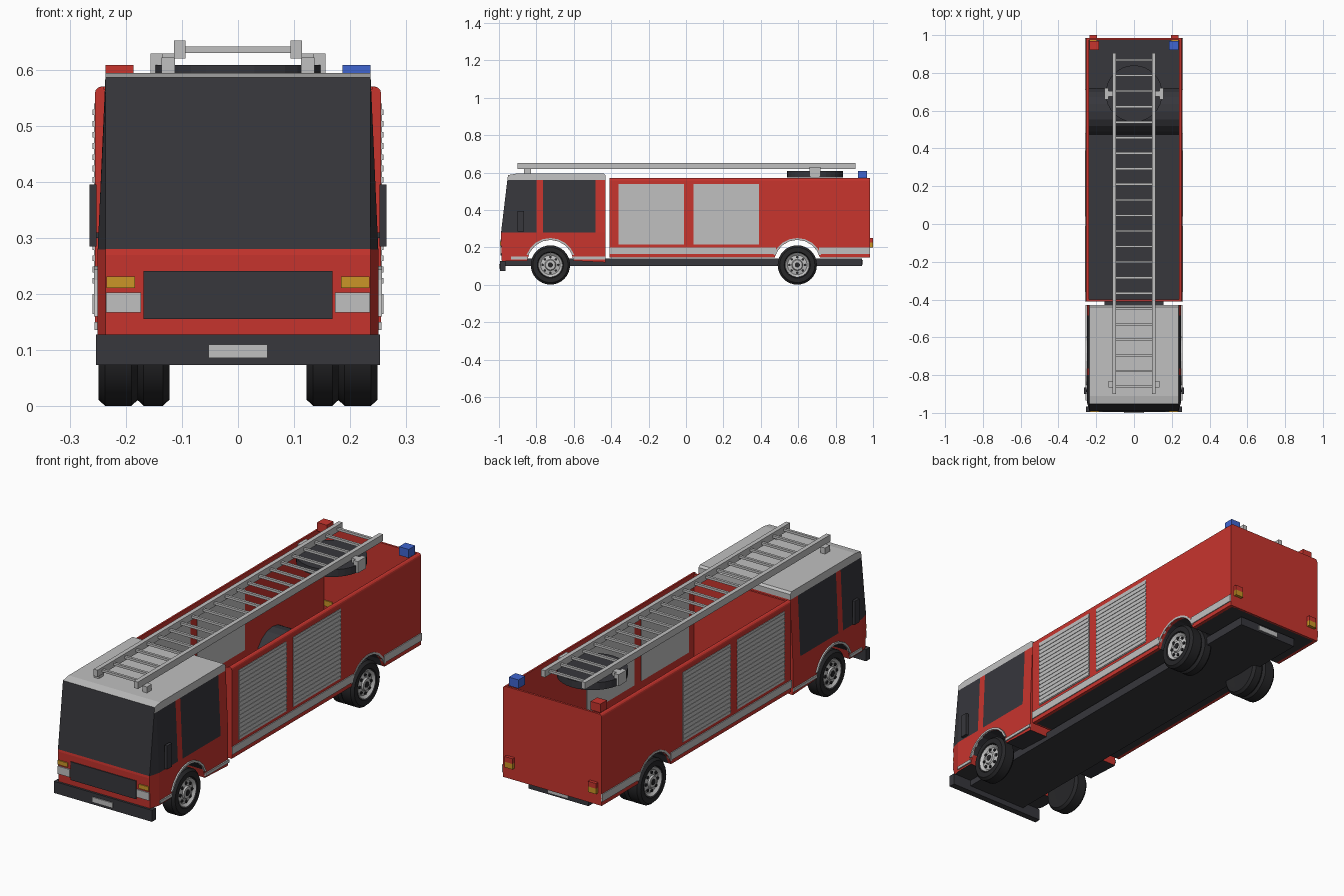
import bpy, bmesh, math
from mathutils import Matrix, Vector

cube = bpy.data.objects.get("Cube")
if cube:
    bpy.data.objects.remove(cube, do_unlink=True)


def material(name, r, g, b):
    m = bpy.data.materials.new(name)
    m.use_nodes = True
    m.diffuse_color = (r, g, b, 1)
    m.node_tree.nodes["Principled BSDF"].inputs["Base Color"].default_value = (r, g, b, 1)
    return m


RED = material("paint red", .58, .035, .027)
GREY = material("light grey", .53, .53, .53)
DARK = material("charcoal", .038, .038, .045)
TYRE = material("tyre black", .02, .02, .022)
AMBER = material("amber", .6, .3, .02)
BLUE = material("beacon blue", .05, .13, .63)


def finish(name, bm, *mats):
    bmesh.ops.recalc_face_normals(bm, faces=bm.faces)
    me = bpy.data.meshes.new(name)
    bm.to_mesh(me)
    bm.free()
    for m in mats:
        me.materials.append(m)
    ob = bpy.data.objects.new(name, me)
    bpy.context.collection.objects.link(ob)
    return ob


def boxes(name, mat, *spans):
    """Each span is ((x0, x1), (y0, y1), (z0, z1))."""
    bm = bmesh.new()
    for span in spans:
        mid = Vector([(a + b) / 2 for a, b in span])
        size = [abs(b - a) for a, b in span]
        bmesh.ops.create_cube(bm, size=1, matrix=Matrix.Translation(mid) @ Matrix.Diagonal((*size, 1)))
    return finish(name, bm, mat)


def prism_mesh(pts, x0, x1):
    """Extrude a (y, z) outline along x."""
    bm = bmesh.new()
    face = bm.faces.new([bm.verts.new((x0, y, z)) for y, z in pts])
    out = bmesh.ops.extrude_face_region(bm, geom=[face])["geom"]
    bmesh.ops.translate(bm, vec=(x1 - x0, 0, 0), verts=[v for v in out if isinstance(v, bmesh.types.BMVert)])
    bmesh.ops.recalc_face_normals(bm, faces=bm.faces)
    return bm


def prism(name, mat, pts, x0, x1):
    return finish(name, prism_mesh(pts, x0, x1), mat)


FRONT_AXLE, REAR_AXLE, HUB_Z = -.725, .595, .106
ARCH_R, ARCH_Z, BASE = .125, .115, .145


def arch(cy, base, r=ARCH_R, steps=8):
    """Wheel opening from front to back, starting at height base."""
    t0 = math.asin((base - ARCH_Z) / r)
    ts = [t0 + (math.pi - 2 * t0) * i / steps for i in range(steps + 1)]
    return [(cy - r * math.cos(t), ARCH_Z + r * math.sin(t)) for t in ts]


# Chassis, front bumper and number plates
boxes("chassis", DARK, ((-.155, .155), (-.975, .94), (.1, .14)))
boxes("front_bumper", DARK, ((-.253, .253), (-.995, -.965), (.074, .128)))
boxes("number_plates", GREY, ((-.053, .053), (-1, -.995), (.086, .11)),
      ((-.053, .053), (.94, .945), (.108, .132)))

# Cab: side outline extruded, cut along the glass edges, then narrowed at front and top
outline = ([(-.985, .128)] + arch(FRONT_AXLE, .128)
           + [(-.43, .12), (-.43, .585), (-.44, .594), (-.91, .594), (-.952, .586), (-.99, .27)])
bm = prism_mesh(outline, -.25, .25)


def cut(co, normal, low=-1):
    faces = [f for f in bm.faces if f.calc_center_median().z > low]
    geom = set(faces) | {e for f in faces for e in f.edges} | {v for f in faces for v in f.verts}
    bmesh.ops.bisect_plane(bm, geom=list(geom), plane_co=co, plane_no=normal, dist=1e-5)


for z in (.28, .56):
    cut((0, 0, z), (0, 0, 1))
cut((0, -.94, 0), (0, 1, 0))
for y in (-.8, -.765, -.485):
    cut((0, y, 0), (0, 1, 0), .28)
for v in bm.verts:
    if v.co.y < -.945:
        v.co.x *= .945
    else:
        v.co.x *= 1 - .055 * max(0, v.co.z - .28) / .31
bm.normal_update()
for f in bm.faces:
    c, n = f.calc_center_median(), f.normal
    side_glass = abs(n.x) > .5 and .28 < c.z < .56 and (c.y < -.8 or -.765 < c.y < -.485)
    if c.z > .28 and n.y < -.8 or side_glass or n.z < -.3:
        f.material_index = 2
    elif c.z > .56:
        f.material_index = 1
finish("cab", bm, RED, GREY, DARK)

# Cab front details
boxes("grille", DARK, ((-.168, .168), (-.993, -.98), (.156, .241)))
boxes("headlights", GREY, *[((s * .173, s * .235), (-.993, -.975), (.167, .203)) for s in (-1, 1)])
boxes("indicators", AMBER, *[((s * .184, s * .234), (-.994, -.975), (.211, .231)) for s in (-1, 1)])

# Open-topped body: floor humped over the rear axle, end walls
line = [(-.41, BASE)] + arch(REAR_AXLE, BASE) + [(.98, BASE)]
prism("body_floor", DARK, line + [(y, z + .006) for y, z in reversed(line)], -.24, .24)
boxes("body_end_walls", RED, ((-.245, .245), (-.41, -.4), (BASE, .565)),
      ((-.245, .245), (.975, .985), (BASE, .57)))

for s, side in ((1, "left"), (-1, "right")):
    # Side wall with rounded top edge
    bm = prism_mesh(line[:-1] + [(.985, BASE), (.985, .57), (-.41, .57)], s * .239, s * .255)
    edges = [e for e in bm.edges if all(v.co.z > .56 and abs(v.co.x) > .25 for v in e.verts)]
    bmesh.ops.bevel(bm, geom=edges, offset=.012, segments=3, profile=.5, affect='EDGES')
    finish(side + "_body_wall", bm, RED)

    # Roller shutters with slats
    for n, y in enumerate((-.36, .04)):
        slats = [((s * .25, s * .259), (y, y + .35), (z, z + .01))
                 for z in [.219 + .02 * i for i in range(16)]]
        boxes(f"{side}_shutter_{n + 1}", GREY, ((s * .237, s * .257), (y, y + .35), (.215, .54)), *slats)

    # Trim strips and wheel opening trims
    boxes(side + "_body_strip", GREY, ((s * .25, s * .259), (-.41, REAR_AXLE - .115), (.165, .2)),
          ((s * .25, s * .259), (REAR_AXLE + .115, .985), (.165, .2)))
    boxes(side + "_cab_strip", GREY, ((s * .245, s * .256), (-.935, FRONT_AXLE - .122), (.136, .15)),
          ((s * .245, s * .256), (FRONT_AXLE + .122, -.43), (.136, .15)))
    for cy, label in ((FRONT_AXLE, "front"), (REAR_AXLE, "rear")):
        ring = arch(cy, .16) + arch(cy, .16, ARCH_R + .01)[::-1]
        prism(f"{side}_{label}_arch_trim", GREY, ring, s * .247, s * .257)

    # Mirror, rear lamps, roof beacon
    boxes(side + "_mirror", DARK, ((s * .252, s * .265), (-.9, -.865), (.285, .395)),
          ((s * .24, s * .256), (-.89, -.875), (.3, .31)))
    boxes(side + "_tail_lamp", RED, ((s * .195, s * .236), (.98, 1), (.226, .25)))
    boxes(side + "_rear_indicator", AMBER, ((s * .195, s * .236), (.97, 1), (.2, .226)))
    boxes(side + "_beacon", BLUE if s > 0 else RED, ((s * .186, s * .236), (.92, .968), (.568, .608)))

# Turntable and ladder
bm = bmesh.new()
bmesh.ops.create_cone(bm, cap_ends=True, segments=32, radius1=.15, radius2=.15, depth=.034,
                      matrix=Matrix.Translation((0, .69, .591)))
finish("turntable", bm, DARK)
boxes("turntable_brackets", GREY, *[((s * .134, s * .156), (.66, .72), (.575, .629)) for s in (-1, 1)],
      *[((s * .112, s * .14), (.675, .705), (.607, .629)) for s in (-1, 1)])
boxes("ladder_rests", GREY, *[((s * .112, s * .136), (-.865, -.83), (.59, .622)) for s in (-1, 1)])
boxes("ladder_rails", GREY, *[((s * .094, s * .114), (-.9, .905), (.62, .652)) for s in (-1, 1)])
boxes("ladder_rungs", GREY, *[((-.1, .1), (y - .006, y + .006), (.63, .641))
                              for y in [-.86 + .0823 * i for i in range(22)]])


# Wheels: lathed tyres and rims
def lathe(bm, profile, origin, s, mat_index, steps=32):
    """Spin (x, radius) points about the axle."""
    verts = [bm.verts.new((s * x, origin[0], origin[1] + r)) for x, r in profile]
    edges = [bm.edges.new(p) for p in zip(verts, verts[1:])]
    old = set(bm.faces)
    bmesh.ops.spin(bm, geom=verts + edges, cent=(0, *origin), axis=(1, 0, 0), angle=math.tau,
                   steps=steps, use_merge=True)
    for f in set(bm.faces) - old:
        f.material_index = mat_index


def wheel(name, cy, s, dual):
    bm = bmesh.new()
    at = (cy, HUB_Z)
    for x0, x1 in [(.178, .249)] + ([(.122, .18)] if dual else []):
        lathe(bm, [(x0 + .004, 0), (x0, .07), (x0, .094), (x0 + .012, .105), (x1 - .012, .105),
                   (x1, .094), (x1, .07), (x1 - .012, .064)], at, s, 0)
    lathe(bm, [(.238, .066), (.246, .064), (.236, .052), (.241, .03), (.248, .026), (.248, 0)], at, s, 1)
    # Dark vent holes and hub cap
    spots = [(.042 * math.cos(a), .042 * math.sin(a), .007) for a in [math.tau * i / 8 for i in range(8)]]
    for dy, dz, r in spots + [(0, 0, .014)]:
        top = .243 if dy or dz else .251
        lathe(bm, [(.235, r), (top, r), (top, 0)], (cy + dy, HUB_Z + dz), s, 0, 10)
    bmesh.ops.remove_doubles(bm, verts=bm.verts, dist=1e-5)
    ob = finish(name, bm, TYRE, GREY)
    bpy.ops.object.select_all(action='DESELECT')
    ob.select_set(True)
    bpy.context.view_layer.objects.active = ob
    bpy.ops.object.shade_smooth_by_angle(angle=math.radians(35))


for s, side in ((1, "left"), (-1, "right")):
    wheel(side + "_front_wheel", FRONT_AXLE, s, False)
    wheel(side + "_rear_wheel", REAR_AXLE, s, True)
